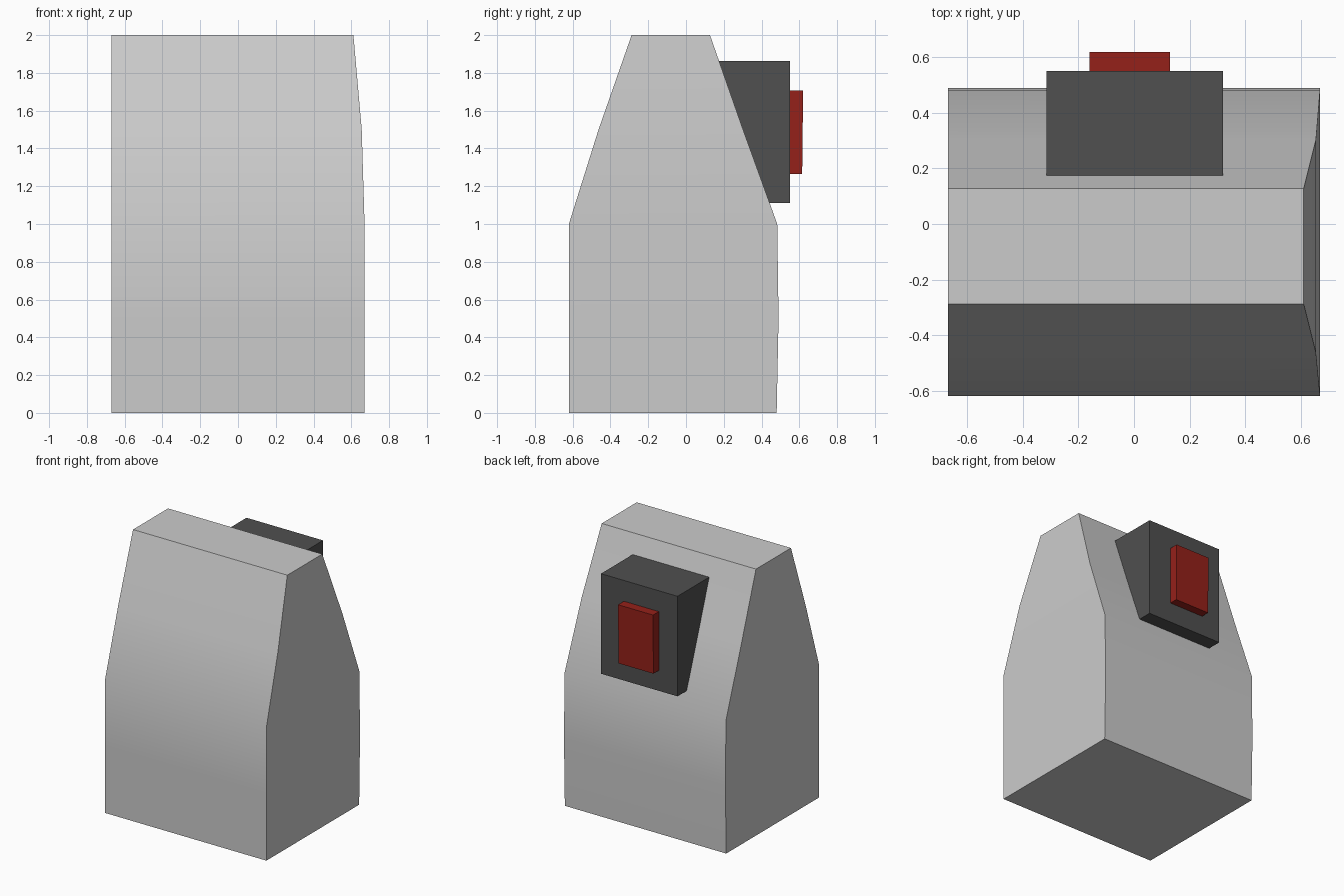
import bpy
import bmesh
import math

if "Cube" in bpy.data.objects:
    bpy.data.objects.remove(bpy.data.objects["Cube"])


def loft(name, rings, color=None):
    """Skin a stack of equal-length vertex rings and cap both ends."""
    bm = bmesh.new()
    loops = [[bm.verts.new(p) for p in ring] for ring in rings]
    for a, b in zip(loops, loops[1:]):
        for i in range(len(a)):
            j = (i + 1) % len(a)
            bm.faces.new((a[i], a[j], b[j], b[i]))
    bm.faces.new(loops[0][::-1])
    bm.faces.new(loops[-1])
    bmesh.ops.recalc_face_normals(bm, faces=bm.faces)
    mesh = bpy.data.meshes.new(name)
    bm.to_mesh(mesh)
    bm.free()
    obj = bpy.data.objects.new(name, mesh)
    bpy.context.collection.objects.link(obj)
    if color:
        mat = bpy.data.materials.new(name + "_color")
        mat.diffuse_color = color
        mat.use_nodes = True
        mat.node_tree.nodes["Principled BSDF"].inputs["Base Color"].default_value = mat.diffuse_color
        mesh.materials.append(mat)
    return obj


def extrude_x(name, x0, x1, profile, color):
    """Extrude a (y, z) profile along x."""
    return loft(name, [[(x, y, z) for y, z in profile] for x in (x0, x1)], color)


# Tapered housing: z, front y, back y, right x for each level
levels = [(0, -0.62, 0.48, 0.67), (0.5, -0.62, 0.49, 0.67),
          (1, -0.62, 0.483, 0.67), (1.5, -0.463, 0.302, 0.655),
          (2, -0.288, 0.127, 0.611)]
left = -0.67
body = loft("tapered_body", [[(left, f, z), (r, f, z), (r, b, z), (left, b, z)]
                             for z, f, b, r in levels])
bpy.context.view_layer.objects.active = body
body.select_set(True)
bpy.ops.object.shade_smooth_by_angle(angle=math.radians(30))

# Dark wedge block seated on the sloping back
extrude_x("back_block", -0.315, 0.32,
          [(0.42, 1.112), (0.551, 1.112), (0.551, 1.863), (0.15, 1.863)],
          (0.08, 0.08, 0.08, 1))

# Red plate on the block
extrude_x("red_plate", -0.16, 0.13,
          [(0.545, 1.265), (0.615, 1.265), (0.62, 1.707), (0.545, 1.707)],
          (0.3, 0.015, 0.01, 1))
